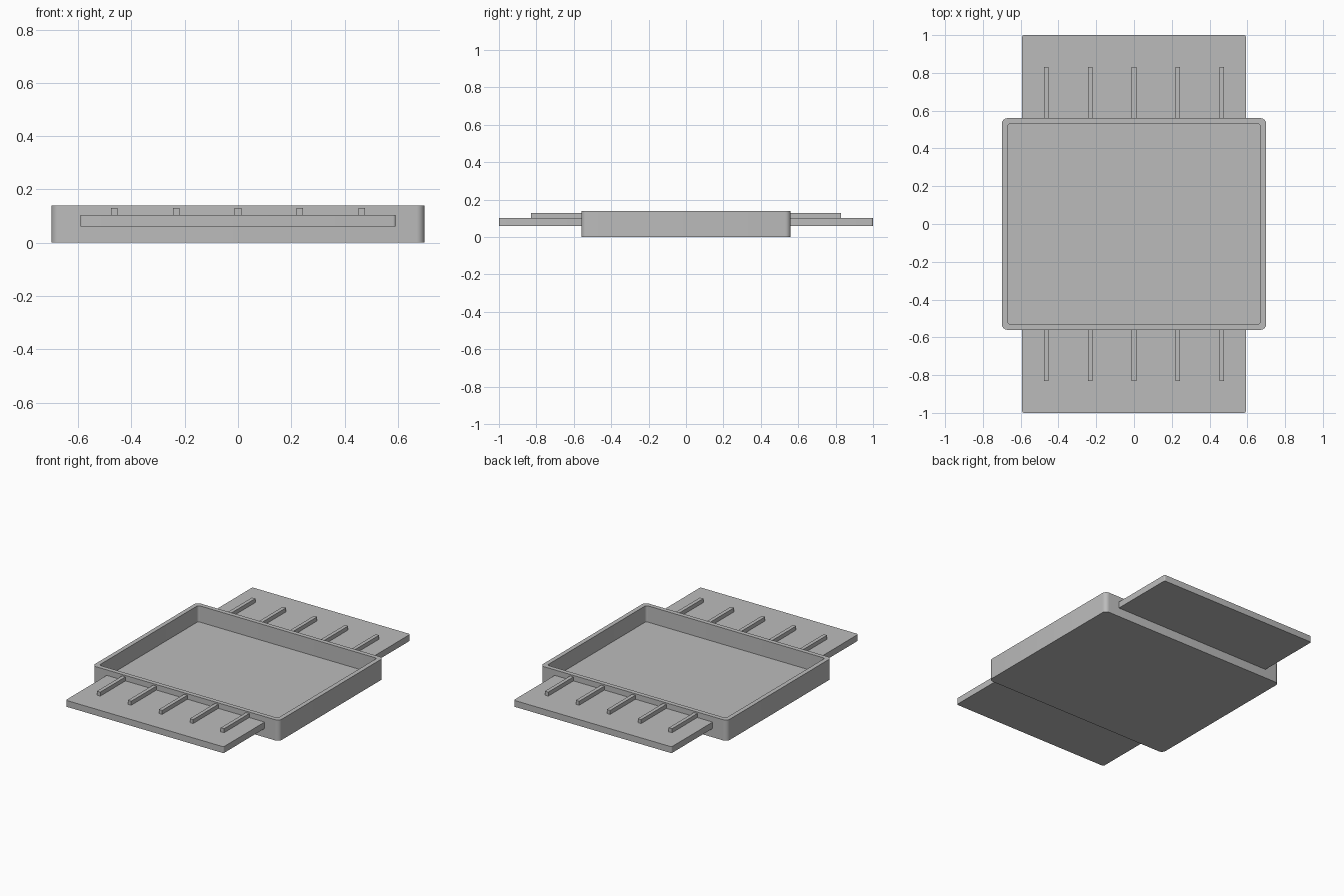
import bpy
import bmesh
from math import sin, cos, pi

# Remove the default cube only
cube = bpy.data.objects.get("Cube")
if cube:
    bpy.data.objects.remove(cube, do_unlink=True)

# Single plain material
GREY = (0.5, 0.5, 0.5, 1.0)
mat = bpy.data.materials.new("plain grey")
mat.use_nodes = True
mat.diffuse_color = GREY
bsdf = next(n for n in mat.node_tree.nodes if n.type == "BSDF_PRINCIPLED")
bsdf.inputs["Base Color"].default_value = GREY


def ring(bm, hx, hy, radius, z, steps=6):
    """Vertices of a rounded rectangle at height z."""
    verts = []
    for corner, (sx, sy) in enumerate(((1, 1), (-1, 1), (-1, -1), (1, -1))):
        for i in range(steps + 1):
            a = (corner + i / steps) * pi / 2
            verts.append(bm.verts.new((sx * (hx - radius) + radius * cos(a),
                                       sy * (hy - radius) + radius * sin(a), z)))
    return verts


def loft(name, sections, location=(0, 0, 0)):
    """Closed solid through rounded rectangles (hx, hy, radius, z)."""
    bm = bmesh.new()
    rings = [ring(bm, *s) for s in sections]
    for low, high in zip(rings, rings[1:]):
        for i in range(len(low)):
            j = (i + 1) % len(low)
            bm.faces.new((low[i], low[j], high[j], high[i]))
    bm.faces.new(rings[0][::-1])
    bm.faces.new(rings[-1])
    bmesh.ops.recalc_face_normals(bm, faces=bm.faces)
    return finish(name, bm, location)


def box(name, size, location):
    bm = bmesh.new()
    bmesh.ops.create_cube(bm, size=1)
    bmesh.ops.scale(bm, vec=size, verts=bm.verts)
    return finish(name, bm, location)


def finish(name, bm, location):
    mesh = bpy.data.meshes.new(name)
    bm.to_mesh(mesh)
    bm.free()
    mesh.materials.append(mat)
    obj = bpy.data.objects.new(name, mesh)
    obj.location = location
    bpy.context.collection.objects.link(obj)
    bpy.ops.object.select_all(action="DESELECT")
    obj.select_set(True)
    bpy.context.view_layer.objects.active = obj
    bpy.ops.object.shade_smooth_by_angle(angle=pi / 6)
    return obj


# Open tray: outer wall, rim, inner wall, floor
HX, HY, TOP, WALL = 0.70, 0.56, 0.14, 0.03
loft("tray", [
    (HX, HY, 0.03, 0),
    (HX, HY, 0.03, TOP),
    (HX - WALL, HY - WALL, 0.015, TOP),
    (HX - WALL, HY - WALL, 0.015, WALL),
])

# Shelf with five ribs on the front and back
for side, sign in (("front", -1), ("back", 1)):
    inner, outer = HY - 0.015, 1.0
    half = (outer - inner) / 2
    loft(f"{side}_shelf",
         [(0.592, half, 0.01, 0.06), (0.592, half, 0.01, 0.103)],
         (0, sign * (inner + outer) / 2, 0))
    rib_end = 0.83
    for i in range(5):
        box(f"{side}_rib_{i + 1}", (0.025, rib_end - inner, 0.04),
            ((i - 2) * 0.232, sign * (inner + rib_end) / 2, 0.11))
